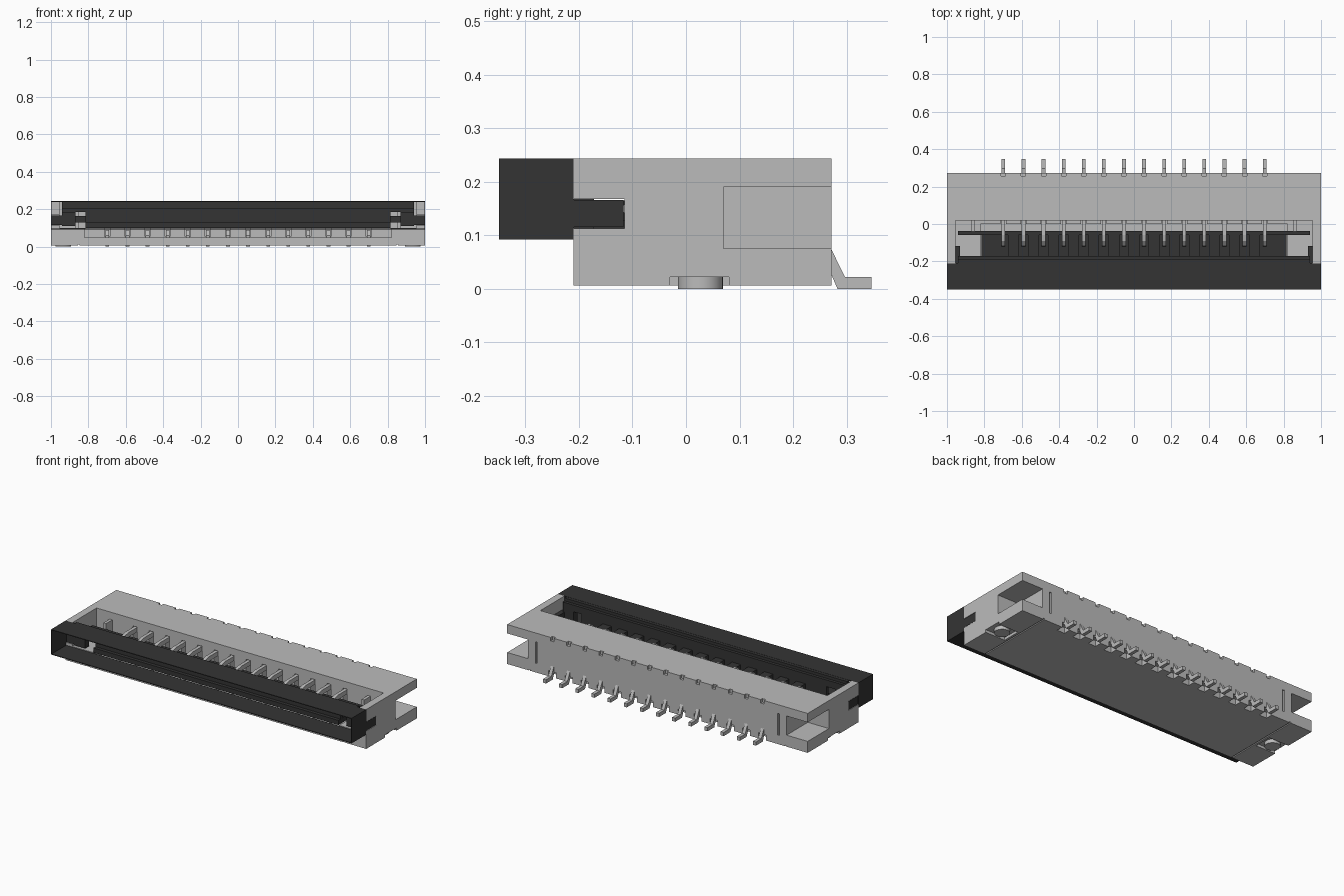
import bpy, bmesh
from mathutils import Vector

cube = bpy.data.objects.get("Cube")
if cube:
    bpy.data.objects.remove(cube, do_unlink=True)


def material(name, value):
    m = bpy.data.materials.new(name)
    m.use_nodes = True
    colour = (value, value, value, 1)
    m.diffuse_color = colour
    m.node_tree.nodes["Principled BSDF"].inputs["Base Color"].default_value = colour
    return m


LIGHT = material("light grey", 0.5)
DARK = material("charcoal", 0.034)


def add_box(bm, x0, x1, y0, y1, z0, z1):
    verts = bmesh.ops.create_cube(bm, size=1)["verts"]
    for v in verts:
        v.co = Vector(((x0 + x1) / 2 + v.co.x * (x1 - x0),
                       (y0 + y1) / 2 + v.co.y * (y1 - y0),
                       (z0 + z1) / 2 + v.co.z * (z1 - z0)))


def add_pair(bm, x0, x1, *rest):
    add_box(bm, x0, x1, *rest)
    add_box(bm, -x1, -x0, *rest)


def add_profile(bm, points, x, width):
    face = bm.faces.new([bm.verts.new((x - width / 2, y, z)) for y, z in points])
    new = bmesh.ops.extrude_face_region(bm, geom=[face])["geom"]
    for v in new:
        if isinstance(v, bmesh.types.BMVert):
            v.co.x += width


def finish(bm, name, mat):
    bmesh.ops.recalc_face_normals(bm, faces=bm.faces)
    mesh = bpy.data.meshes.new(name)
    bm.to_mesh(mesh)
    bm.free()
    mesh.materials.append(mat)
    ob = bpy.data.objects.new(name, mesh)
    bpy.context.collection.objects.link(ob)
    return ob


PINS = [(i - 6.5) * 0.1075 for i in range(14)]

# Housing block
bm = bmesh.new()
add_box(bm, -1, 1, -0.21, 0.272, 0.006, 0.243)
housing = finish(bm, "housing", LIGHT)

# Housing recesses: open bay, cable mouth, pivot slots, end pockets, underside
bm = bmesh.new()
add_box(bm, -0.955, 0.955, -0.3, 0.02, 0.1, 0.3)
add_box(bm, -0.82, 0.82, -0.3, 0.0, 0.05, 0.15)
add_pair(bm, 0.9, 1.1, -0.31, -0.115, 0.113, 0.168)
add_pair(bm, 0.86, 1.1, 0.07, 0.3, 0.075, 0.19)
add_pair(bm, 0.87, 1.1, -0.03, 0.08, -0.1, 0.022)
add_pair(bm, 0.848, 0.856, -0.32, 0.32, -0.1, 0.012)
add_pair(bm, 0.8, 0.812, 0.26, 0.3, 0.06, 0.19)
for x in PINS:
    add_box(bm, x - 0.014, x + 0.014, -0.02, 0.08, 0.055, 0.2)
    add_box(bm, x - 0.012, x + 0.012, 0.256, 0.3, 0.222, 0.3)
    add_box(bm, x - 0.025, x + 0.025, 0.23, 0.3, -0.1, 0.04)
cutter = finish(bm, "housing_cutter", LIGHT)
cutter.hide_render = True
mod = housing.modifiers.new("recesses", "BOOLEAN")
mod.operation = "DIFFERENCE"
mod.solver = "EXACT"
mod.use_self = True
mod.object = cutter
bpy.context.view_layer.update()
graph = bpy.context.evaluated_depsgraph_get()
cut_mesh = bpy.data.meshes.new_from_object(housing.evaluated_get(graph))
housing.modifiers.clear()
housing.data = cut_mesh
bpy.data.objects.remove(cutter, do_unlink=True)

# Small catches beside the bay wall
bm = bmesh.new()
add_pair(bm, 0.85, 0.868, -0.04, 0.03, 0.1, 0.2)
finish(bm, "catches", LIGHT)

# Round locating pegs underneath
for side, label in ((1, "left"), (-1, "right")):
    bpy.ops.mesh.primitive_cylinder_add(vertices=32, radius=0.042, depth=0.03,
                                        location=(side * 0.935, 0.027, 0.015))
    peg = bpy.context.object
    peg.name = label + "_peg"
    peg.data.materials.append(LIGHT)
    bpy.ops.object.shade_smooth_by_angle()

# Pins: solder foot, springy upper contact and lower contact
FOOT = [(0.23, 0.075), (0.272, 0.073), (0.297, 0.022), (0.347, 0.022),
        (0.347, 0), (0.283, 0), (0.268, 0.035), (0.23, 0.04)]
UPPER = [(0.08, 0.195), (-0.06, 0.195), (-0.092, 0.188), (-0.112, 0.17),
         (-0.12, 0.145), (-0.105, 0.135), (-0.092, 0.155), (-0.075, 0.168),
         (0.08, 0.168)]
LOWER = [(0.08, 0.08), (-0.1, 0.07), (-0.125, 0.088), (-0.15, 0.06),
         (-0.15, 0.045), (0.08, 0.045)]
bm = bmesh.new()
for x in PINS:
    for points in (FOOT, UPPER, LOWER):
        add_profile(bm, points, x, 0.02)
finish(bm, "contact_pins", LIGHT)

# Latch front: thin sleeve open at the front and back
bm = bmesh.new()
add_box(bm, -1, 1, -0.349, -0.209, 0.239, 0.243)
add_box(bm, -1, 1, -0.349, -0.209, 0.092, 0.096)
add_pair(bm, 0.996, 1, -0.349, -0.209, 0.096, 0.239)
finish(bm, "latch_sleeve", DARK)

# Latch body: front rail, pressing plate, rear rail and pivots
bm = bmesh.new()
add_box(bm, -0.94, 0.94, -0.21, -0.19, 0.205, 0.242)
add_box(bm, -0.94, 0.94, -0.19, -0.172, 0.185, 0.225)
add_box(bm, -0.815, 0.815, -0.21, -0.06, 0.1, 0.128)
add_box(bm, -0.815, 0.815, -0.19, -0.172, 0.128, 0.185)
add_box(bm, -0.94, 0.94, -0.06, -0.038, 0.13, 0.165)
add_pair(bm, 0.87, 0.94, -0.21, -0.172, 0.11, 0.185)
add_pair(bm, 0.93, 0.999, -0.209, -0.117, 0.115, 0.166)
finish(bm, "latch_body", DARK)

# Dark ribs between neighbouring contacts
bm = bmesh.new()
for a, b in zip(PINS, PINS[1:]):
    add_box(bm, a + 0.025, b - 0.025, -0.18, -0.04, 0.12, 0.165)
finish(bm, "latch_ribs", DARK)
